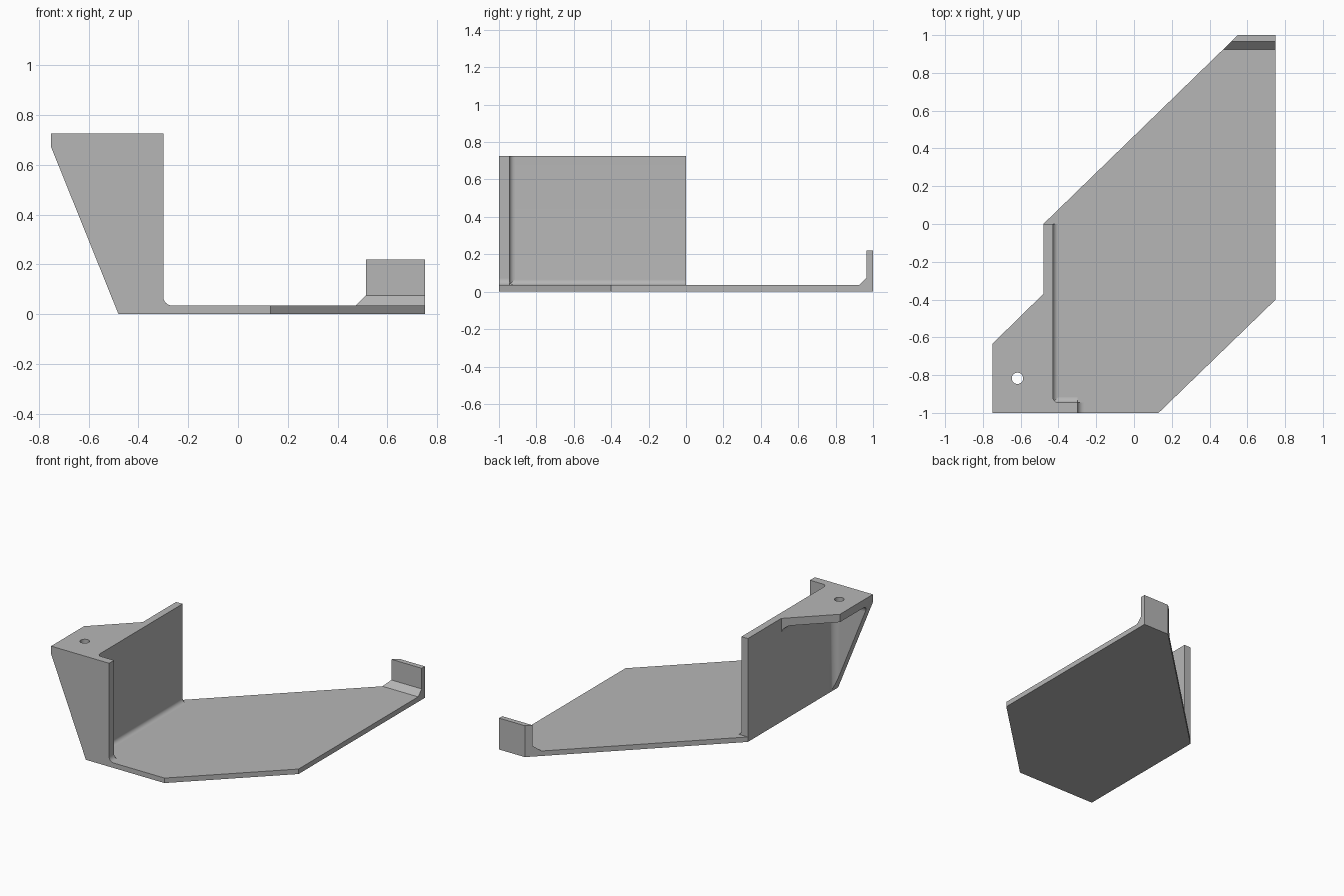
import bpy, bmesh
from math import sin, cos, pi, radians

cube = bpy.data.objects.get("Cube")
if cube:
    bpy.data.objects.remove(cube)

grey = bpy.data.materials.new("plain grey")
grey.use_nodes = True
colour = (0.47, 0.47, 0.47, 1)
grey.diffuse_color = colour
grey.node_tree.nodes["Principled BSDF"].inputs["Base Color"].default_value = colour

# Main dimensions
FLOOR = 0.035                    # base plate thickness
TOP, UNDER = 0.725, 0.67         # upper flange, top and underside
LEFT, OUT, IN = -0.75, -0.48, -0.43   # flange edge, wall outside, wall inside
FRONT, GUSSET = -1.0, -0.945     # front plate, front and back
TAB = -0.30                      # front plate free edge
SMALL, BIG = 0.03, 0.05          # fillet radii


def smooth(mesh):
    for p in mesh.polygons:
        p.use_smooth = True
    mesh.set_sharp_from_angle(angle=radians(30))


def prism(name, profile, axis, lo, hi):
    """Extrude a 2D profile along an axis; an end may be a function, for a slanted cut."""
    def place(p, end):
        co = list(p)
        co.insert("xyz".index(axis), end(*p) if callable(end) else end)
        return co

    bm = bmesh.new()
    a = [bm.verts.new(place(p, lo)) for p in profile]
    b = [bm.verts.new(place(p, hi)) for p in profile]
    bm.faces.new(a)
    bm.faces.new(b[::-1])
    n = len(a)
    for i in range(n):
        j = (i + 1) % n
        bm.faces.new((a[i], b[i], b[j], a[j]))
    bmesh.ops.recalc_face_normals(bm, faces=bm.faces)
    mesh = bpy.data.meshes.new(name)
    bm.to_mesh(mesh)
    bm.free()
    mesh.materials.append(grey)
    smooth(mesh)
    obj = bpy.data.objects.new(name, mesh)
    bpy.context.collection.objects.link(obj)
    return obj


def arc(u, v, su, sv, r, steps=8):
    """Concave quarter arc in the corner (u, v), opening towards (su, sv)."""
    return [(u + su * r * (1 - sin(t)), v + sv * r * (1 - cos(t)))
            for t in (i * pi / 2 / steps for i in range(steps + 1))]


def fillet(name, u, v, su, sv, r, axis, lo, hi):
    return prism(name, [(u, v)] + arc(u, v, su, sv, r), axis, lo, hi)


# Slanted edges
def diagonal_x(y, z):            # long back-right edge of the base
    return OUT + 1.03 * y


def gusset_x(y, z):              # sloping edge of the front plate
    return OUT + (LEFT - OUT) * z / UNDER


def gusset_z(x, y):
    return UNDER * (x - OUT) / (LEFT - OUT)


def flange_y(x, z):              # slanted back edge of the flange
    return -0.37 + 0.98 * (x - OUT)


# Base plate
prism("base_plate", [(OUT, 0), (0.55, 1), (0.75, 1), (0.75, -0.4), (0.13, -1), (OUT, -1)],
      "z", 0, FLOOR)

# Upright wall, blended into the floor
prism("side_wall", [(OUT, TOP), (OUT, FLOOR)] + arc(IN, FLOOR, 1, 1, SMALL) + [(IN, TOP)],
      "y", GUSSET, 0)

# Front plate with sloping edge
prism("front_plate", [(LEFT, TOP), (LEFT, UNDER), (OUT, 0), (TAB, 0), (TAB, TOP)],
      "y", FRONT, GUSSET)
fillet("front_plate_foot", TAB, FLOOR, 1, 1, 0.035, "y", FRONT, GUSSET)

# Upper flange with a round hole
flange = prism("top_flange", [(LEFT, GUSSET), (LEFT, flange_y(LEFT, 0)),
                              (OUT, flange_y(OUT, 0)), (OUT, GUSSET)], "z", UNDER, TOP)
ring = [(-0.617 + 0.03 * cos(i * pi / 16), -0.817 + 0.03 * sin(i * pi / 16)) for i in range(32)]
cutter = prism("hole_cutter", ring, "z", 0.6, 0.8)
cutter.hide_render = True
mod = flange.modifiers.new("hole", "BOOLEAN")
mod.operation, mod.solver, mod.object = "DIFFERENCE", "EXACT", cutter
depsgraph = bpy.context.evaluated_depsgraph_get()
cut_mesh = bpy.data.meshes.new_from_object(flange.evaluated_get(depsgraph))
flange.modifiers.clear()
flange.data = cut_mesh
smooth(cut_mesh)
bpy.data.objects.remove(cutter)

# Fillets on the outer side of the wall
fillet("flange_wall_fillet", OUT, UNDER, -1, -1, BIG, "y", GUSSET, flange_y)
fillet("flange_front_fillet", GUSSET, UNDER, 1, -1, BIG, "x", gusset_x, OUT)
fillet("outer_corner_fillet", OUT, GUSSET, -1, 1, BIG, "z", gusset_z, UNDER)

# Fillets on the inner side
fillet("inner_corner_fillet", IN, GUSSET, 1, 1, SMALL, "z", FLOOR, TOP)
fillet("inner_floor_fillet", GUSSET, FLOOR, 1, 1, SMALL, "x", IN, TAB)

# Back lip with chamfered foot, trimmed by the long diagonal
prism("back_lip", [(0.925, FLOOR), (0.965, 0.075), (0.965, 0.22), (1, 0.22), (1, FLOOR)],
      "x", diagonal_x, 0.75)
